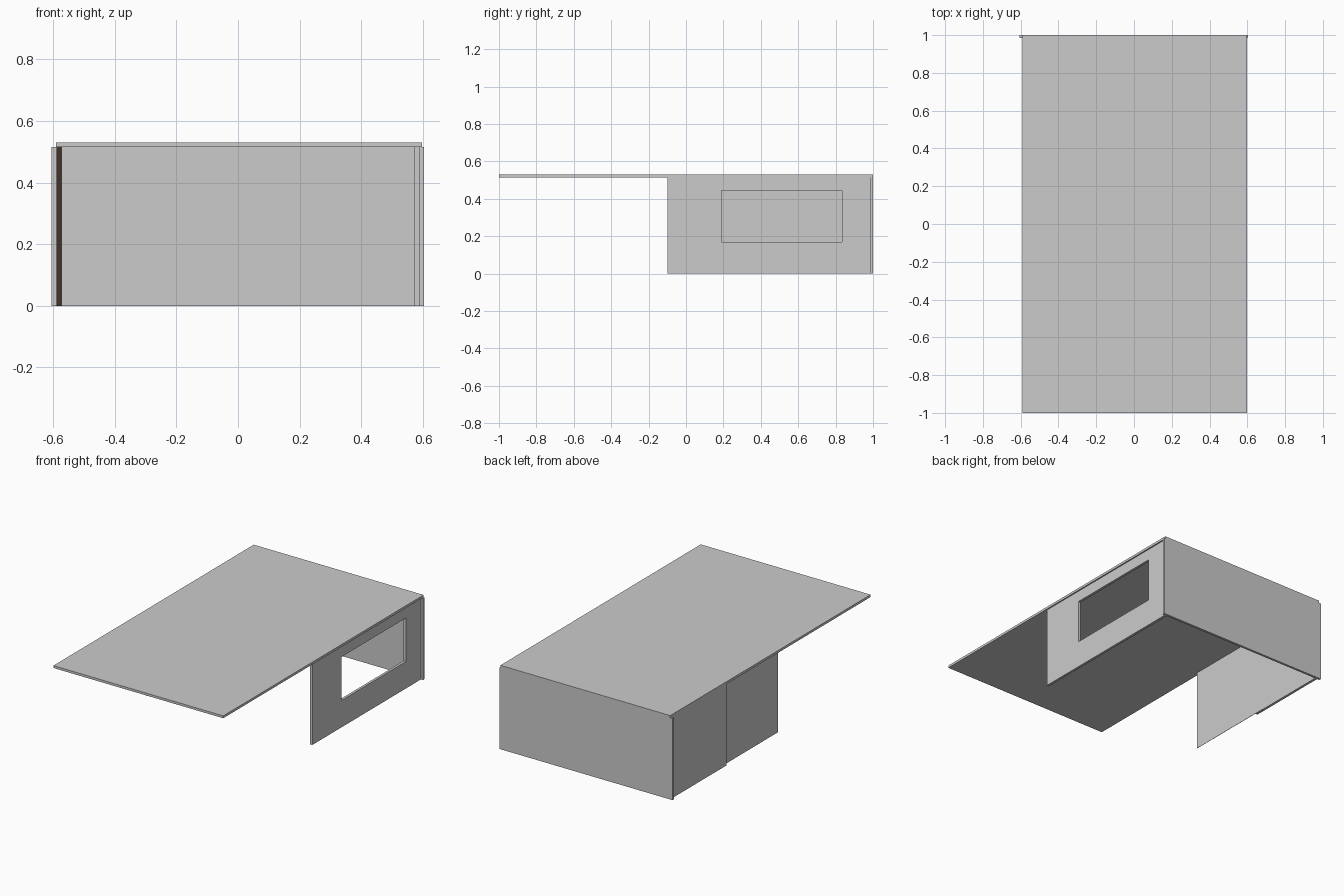
import bpy, bmesh

if "Cube" in bpy.data.objects:
    bpy.data.objects.remove(bpy.data.objects["Cube"])


def material(name, rgb):
    m = bpy.data.materials.new(name)
    m.diffuse_color = (*rgb, 1.0)
    m.use_nodes = True
    m.node_tree.nodes["Principled BSDF"].inputs["Base Color"].default_value = m.diffuse_color
    return m


grey = material("light_grey", (0.6, 0.6, 0.6))
brown = material("dark_brown", (0.054, 0.033, 0.023))


def new_object(name, bm, *mats):
    mesh = bpy.data.meshes.new(name)
    bm.normal_update()
    bm.to_mesh(mesh)
    bm.free()
    for m in mats:
        mesh.materials.append(m)
    obj = bpy.data.objects.new(name, mesh)
    bpy.context.collection.objects.link(obj)
    return obj


def box(name, x, y, z, *mats):
    bm = bmesh.new()
    bmesh.ops.create_cube(bm, size=1.0)
    for v in bm.verts:
        v.co = [lo + (c + 0.5) * (hi - lo) for c, (lo, hi) in zip(v.co, (x, y, z))]
    return new_object(name, bm, *mats)


def ring_wall(name, x, outer, inner, mat):
    """Upright wall with a rectangular opening; rectangles are y0, y1, z0, z1."""
    bm = bmesh.new()
    loops = []
    for px in x:
        for y0, y1, z0, z1 in (outer, inner):
            loops.append([bm.verts.new((px, y, z)) for y, z in
                          ((y0, z0), (y1, z0), (y1, z1), (y0, z1))])
    # bridge outer/inner on both sides, then outer rim and opening reveal
    for a, b in ((0, 1), (2, 3), (0, 2), (1, 3)):
        for i in range(4):
            j = (i + 1) % 4
            bm.faces.new((loops[a][i], loops[a][j], loops[b][j], loops[b][i]))
    bmesh.ops.recalc_face_normals(bm, faces=bm.faces)
    return new_object(name, bm, mat)


WALL_Z = (0.0, 0.515)

# Roof slab, overhanging the front half
box("roof", (-0.59, 0.597), (-1.0, 1.0), (0.515, 0.53), grey)

# Back wall, slightly wider than the roof
box("back_wall", (-0.606, 0.603), (0.985, 1.0), WALL_Z, grey)

# Right wall with window opening
ring_wall("right_wall", (0.573, 0.589), (-0.10, 0.985, *WALL_Z),
          (0.19, 0.835, 0.17, 0.445), grey)

# Left wall: thick rear panel with a dark front end
rear = box("left_rear_panel", (-0.589, -0.573), (0.435, 0.985), WALL_Z, grey, brown)
for p in rear.data.polygons:
    if p.normal.y < -0.9:
        p.material_index = 1

# Thin front panel overlapping the rear one on the inside
box("left_front_panel", (-0.573, -0.571), (-0.10, 0.508), WALL_Z, grey)
